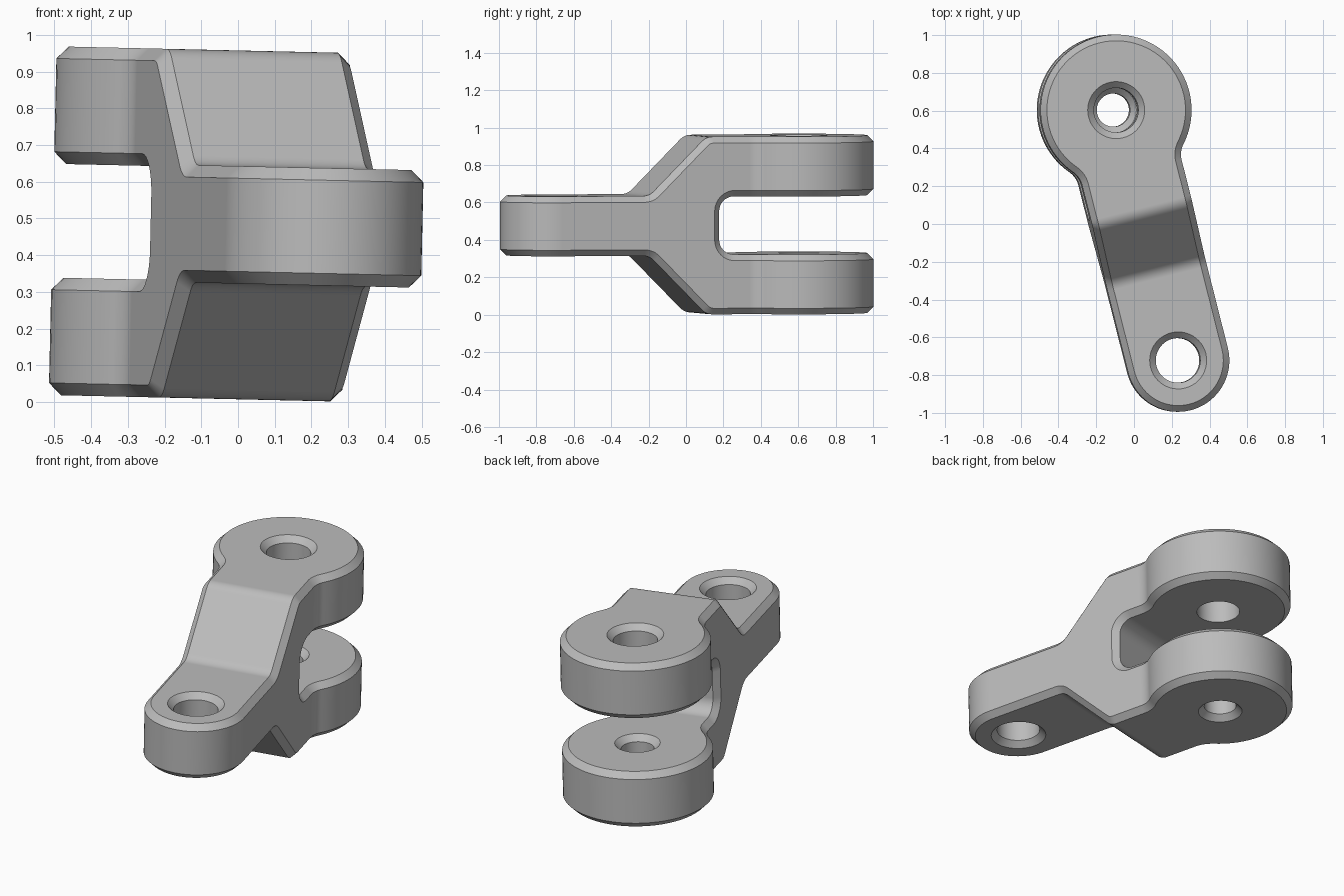
import bpy, bmesh
from math import cos, sin, pi, radians, atan2, sqrt
from mathutils import Matrix, Vector

cube = bpy.data.objects.get("Cube")
if cube:
    bpy.data.objects.remove(cube, do_unlink=True)

# Main dimensions, with the fork centre as local origin and the arm along -y
FORK_R, ARM_W, NECK_R = 0.40, 0.272, 0.12
LENGTH = 1.367
FORK_H, TONGUE_H, SLOT_H = 0.475, 0.16, 0.155
SLOT_END, CHAMFER = -0.50, 0.033


def arc(cx, cy, r, a0, a1, n):
    return [(cx + r * cos(a0 + (a1 - a0) * i / n),
             cy + r * sin(a0 + (a1 - a0) * i / n)) for i in range(n + 1)]


def rounded(prev, corner, nxt, dist, n=6):
    """Soft corner: quadratic curve between points dist away from the corner."""
    p, c, q = Vector(prev), Vector(corner), Vector(nxt)
    a, b = c + (p - c).normalized() * dist, c + (q - c).normalized() * dist
    return [tuple(a * (1 - t) ** 2 + c * 2 * t * (1 - t) + b * t * t)
            for t in (i / n for i in range(n + 1))]


def make_object(name, bm):
    bmesh.ops.recalc_face_normals(bm, faces=bm.faces)
    mesh = bpy.data.meshes.new(name)
    bm.to_mesh(mesh)
    bm.free()
    ob = bpy.data.objects.new(name, mesh)
    bpy.context.collection.objects.link(ob)
    return ob


def prism(name, points, place, half):
    """Extrude an outline symmetrically; place(a, b, depth) gives the 3D point."""
    bm = bmesh.new()
    ends = [[bm.verts.new(place(a, b, d)) for a, b in points] for d in (-half, half)]
    for ring in ends:
        bm.faces.new(ring)
    for i in range(len(points)):
        j = (i + 1) % len(points)
        bm.faces.new((ends[0][i], ends[0][j], ends[1][j], ends[1][i]))
    return make_object(name, bm)


def bore(name, y, profile, n=48):
    """Turned cutter from (radius, z) pairs."""
    bm = bmesh.new()
    rings = [[bm.verts.new((r * cos(2 * pi * i / n), y + r * sin(2 * pi * i / n), z))
              for i in range(n)] for r, z in profile]
    for lo, hi in zip(rings, rings[1:]):
        for i in range(n):
            j = (i + 1) % n
            bm.faces.new((lo[i], lo[j], hi[j], hi[i]))
    bm.faces.new(rings[0])
    bm.faces.new(rings[-1])
    return make_object(name, bm)


def apply(ob, kind, **settings):
    mod = ob.modifiers.new(kind.lower(), kind)
    for key, value in settings.items():
        setattr(mod, key, value)
    bpy.context.view_layer.objects.active = ob
    bpy.ops.object.modifier_apply(modifier=mod.name)


def boolean(ob, cutter, operation):
    cutter.hide_render = True
    apply(ob, 'BOOLEAN', object=cutter, operation=operation, solver='EXACT')
    bpy.data.objects.remove(cutter, do_unlink=True)


# Plan outline: tongue end, straight arm, filleted neck, round fork end
neck_x = ARM_W + NECK_R
neck_y = -sqrt((FORK_R + NECK_R) ** 2 - neck_x ** 2)
phi = atan2(-neck_y, neck_x)
half = (arc(0, -LENGTH, ARM_W, -pi / 2, 0, 20)
        + arc(neck_x, neck_y, NECK_R, pi, pi - phi, 10)
        + arc(0, 0, FORK_R, -phi, pi / 2, 30)[1:])
outline = half + [(-x, y) for x, y in half[-2:0:-1]]
link = prism("clevis_link", outline, lambda a, b, d: (a, b, d), 0.8)

# Side profile: thick fork stepping down to the thin tongue at 45 degrees
back, top, foot, tip = (0.8, FORK_H), (-0.57, FORK_H), (-0.885, TONGUE_H), (-2, TONGUE_H)
upper = [back] + rounded(back, top, foot, 0.035) + rounded(top, foot, tip, 0.035) + [tip]
side = upper + [(y, -z) for y, z in reversed(upper)]
boolean(link, prism("side_cutter", side, lambda a, b, d: (d, a, b), 1.0), 'INTERSECT')

# Fork slot with rounded inner corners
r = 0.08
slot = ([(1, -SLOT_H)]
        + arc(SLOT_END + r, -SLOT_H + r, r, -pi / 2, -pi, 8)
        + arc(SLOT_END + r, SLOT_H - r, r, pi, pi / 2, 8) + [(1, SLOT_H)])
boolean(link, prism("slot_cutter", slot, lambda a, b, d: (d, a, b), 1.2), 'DIFFERENCE')

# Chamfer every right-angled rim
apply(link, 'BEVEL', width=CHAMFER, segments=1, limit_method='ANGLE',
      angle_limit=radians(60), use_clamp_overlap=False)

# Countersunk bores
c = 0.033
e = 0.02


def cone(radius, z, out):
    """Countersink opening at face height z toward out (+1 up, -1 down)."""
    pts = [(radius, z - out * c), (radius + c + e, z + out * e)]
    return pts if out > 0 else pts[::-1]


boolean(link, bore("tongue_bore", -LENGTH,
                   cone(0.118, -TONGUE_H, -1) + cone(0.118, TONGUE_H, 1)), 'DIFFERENCE')
boolean(link, bore("upper_bore", 0,
                   [(0.118, 0)] + cone(0.118, FORK_H, 1)), 'DIFFERENCE')
boolean(link, bore("lower_bore", 0,
                   cone(0.088, -FORK_H, -1) + cone(0.088, -SLOT_H, 1)), 'DIFFERENCE')

# Place the link: swung about z and leaning slightly sideways
link.data.transform(Matrix.Translation((-0.105, 0.603, 0.485))
                    @ Matrix.Rotation(radians(1.3), 4, 'Y')
                    @ Matrix.Rotation(radians(14.2), 4, 'Z'))

# Material
grey = bpy.data.materials.new("plain_grey")
grey.use_nodes = True
colour = (0.5, 0.5, 0.5, 1)
grey.diffuse_color = colour
grey.node_tree.nodes["Principled BSDF"].inputs["Base Color"].default_value = colour
link.data.materials.clear()
link.data.materials.append(grey)
for face in link.data.polygons:
    face.material_index = 0

# Smooth curves, crisp chamfers
bpy.ops.object.select_all(action='DESELECT')
link.select_set(True)
bpy.context.view_layer.objects.active = link
bpy.ops.object.shade_smooth_by_angle(angle=radians(30))
weighted = link.modifiers.new("weighted_normals", 'WEIGHTED_NORMAL')
weighted.keep_sharp = True
